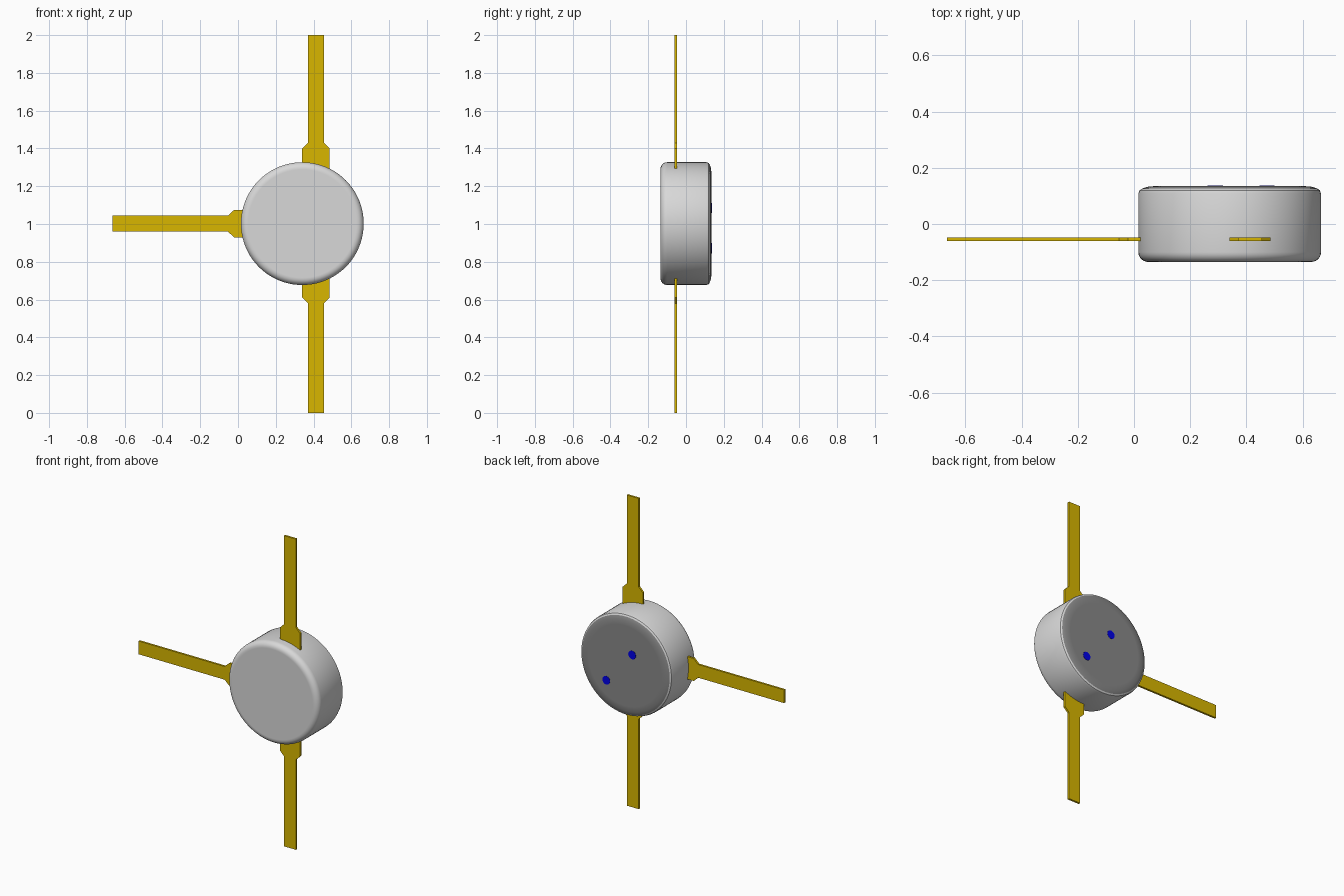
import bpy, bmesh, math
from mathutils import Matrix, Vector

if "Cube" in bpy.data.objects:
    bpy.data.objects.remove(bpy.data.objects["Cube"], do_unlink=True)

CX, CZ = 0.3405, 1.002     # centre of the round body
LEAD_Y, LEAD_T = -0.054, 0.013


def material(name, rgb):
    m = bpy.data.materials.new(name)
    m.use_nodes = True
    m.diffuse_color = (*rgb, 1)
    bsdf = m.node_tree.nodes["Principled BSDF"]
    bsdf.inputs["Base Color"].default_value = (*rgb, 1)
    return m


light_grey = material("light grey", (0.69, 0.69, 0.69))
dark_grey = material("dark grey", (0.25, 0.25, 0.25))
gold = material("gold", (0.69, 0.47, 0.0))
blue = material("blue", (0.0, 0.0, 0.9))


def finish(bm, name, mat, smooth=False):
    bmesh.ops.recalc_face_normals(bm, faces=bm.faces)
    mesh = bpy.data.meshes.new(name)
    bm.to_mesh(mesh)
    bm.free()
    mesh.materials.append(mat)
    ob = bpy.data.objects.new(name, mesh)
    bpy.context.collection.objects.link(ob)
    if smooth:
        bpy.ops.object.select_all(action='DESELECT')
        ob.select_set(True)
        bpy.context.view_layer.objects.active = ob
        bpy.ops.object.shade_smooth_by_angle(angle=math.radians(32))
    return ob


# Round body: (radius, y) profile turned about the y axis
R, FRONT, BACK, FILLET = 0.325, -0.135, 0.135, 0.035
CREASE_Y = 0.126
profile = [(0, FRONT), (R - FILLET - 0.004, FRONT)]
for i in range(7):
    a = math.radians(90 * i / 6)
    profile.append((R - FILLET + FILLET * math.sin(a),
                    FRONT + FILLET - FILLET * math.cos(a)))
# Back edge with a crease, then a shallow slope to the flat back
profile += [(R, 0.108), (0.321, 0.120), (0.312, CREASE_Y),
            (0.292, 0.1325), (0.265, BACK), (0.258, BACK), (0, BACK)]
bm = bmesh.new()
verts = [bm.verts.new((CX + r, y, CZ)) for r, y in profile]
edges = [bm.edges.new(pair) for pair in zip(verts, verts[1:])]
bmesh.ops.spin(bm, geom=verts + edges, cent=(CX, 0, CZ), axis=(0, 1, 0),
               angle=math.tau, steps=80, use_merge=True)
bmesh.ops.remove_doubles(bm, verts=bm.verts, dist=1e-5)
body = finish(bm, "round_body", light_grey, smooth=True)

# Dark back lid: every face inside the crease
body.data.materials.append(dark_grey)
for p in body.data.polygons:
    p.material_index = int(p.center.y > CREASE_Y)


# Flat leads: wide root, chamfered shoulder, narrow strip
def lead(name, origin, angle, root, shoulder, neck, length):
    wide, narrow = 0.0725, 0.0425
    half = [(root, wide), (shoulder, wide), (neck, narrow), (length, narrow)]
    outline = half + [(u, -w) for u, w in reversed(half)]
    bm = bmesh.new()
    face = bm.faces.new([bm.verts.new((u, -LEAD_T / 2, w)) for u, w in outline])
    ext = bmesh.ops.extrude_face_region(bm, geom=[face])["geom"]
    bmesh.ops.translate(bm, vec=(0, LEAD_T, 0),
                        verts=[v for v in ext if isinstance(v, bmesh.types.BMVert)])
    turn = Matrix.Rotation(math.radians(angle), 4, 'Y')
    bm.transform(Matrix.Translation(Vector((origin[0], LEAD_Y, origin[1]))) @ turn)
    finish(bm, name, gold)


lead("upper_lead", (0.4125, 1.0), -90, 0.27, 0.40, 0.43, 1.0)
lead("lower_lead", (0.4125, 1.0), 90, 0.27, 0.39, 0.42, 1.0)
lead("side_lead", (CX, CZ), 180, 0.29, 0.361, 0.394, 1.0055)

# Round contact dots, almost flush with the back
for name, x, z in (("upper_dot", 0.289, 1.084), ("lower_dot", 0.473, 0.872)):
    bm = bmesh.new()
    bmesh.ops.create_cone(bm, cap_ends=True, segments=24, radius1=0.027,
                          radius2=0.027, depth=0.004)
    bm.transform(Matrix.Translation((x, BACK - 0.0005, z)) @ Matrix.Rotation(math.pi / 2, 4, 'X'))
    finish(bm, name, blue, smooth=True)
